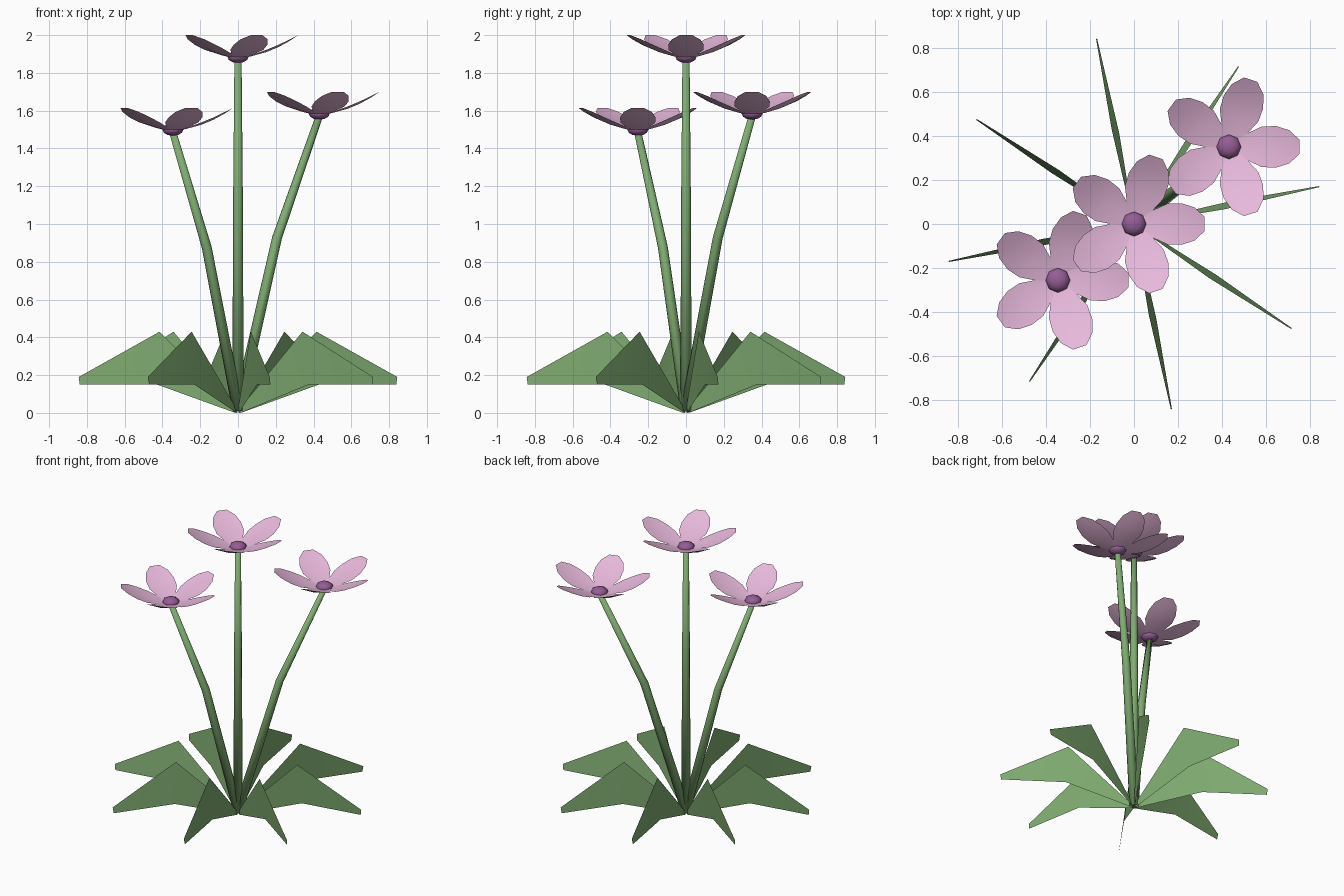
import bpy, bmesh
from math import pi, cos, sin
from mathutils import Vector, Matrix

if "Cube" in bpy.data.objects:
    bpy.data.objects.remove(bpy.data.objects["Cube"])


def material(name, color):
    m = bpy.data.materials.new(name)
    m.diffuse_color = (*color, 1)
    m.use_nodes = True
    m.node_tree.nodes["Principled BSDF"].inputs["Base Color"].default_value = m.diffuse_color
    return m


GREEN = material("leaf_green", (0.22, 0.42, 0.17))
STEM = material("stem_green", (0.22, 0.42, 0.17))
PINK = material("petal_pink", (0.80, 0.48, 0.71))
PURPLE = material("center_purple", (0.30, 0.11, 0.30))


def finish(name, bm, mat, smooth=True):
    me = bpy.data.meshes.new(name)
    bm.to_mesh(me)
    bm.free()
    me.materials.append(mat)
    for p in me.polygons:
        p.use_smooth = smooth
    ob = bpy.data.objects.new(name, me)
    bpy.context.collection.objects.link(ob)
    return ob


def loft(bm, rows, closed=False):
    """Bridge rows of points with quads."""
    rows = [[bm.verts.new(p) for p in r] for r in rows]
    n = len(rows[0])
    for a, b in zip(rows, rows[1:]):
        for i in range(n if closed else n - 1):
            j = (i + 1) % n
            bm.faces.new((a[i], a[j], b[j], b[i]))
    return rows


# Leaves: eight steep folded blades, slightly tilted (top edge leans clockwise)
leaf_rows = [
    [(0.015, 0.002, 0.0), (0.005, -0.002, 0.015)],
    [(0.44, 0.014, 0.15), (0.42, -0.016, 0.43)],
    [(0.855, 0.002, 0.15), (0.86, -0.003, 0.19)],
]
for k in range(8):
    rot = Matrix.Rotation(0.2 + k * pi / 4, 3, 'Z')
    bm = bmesh.new()
    loft(bm, [[rot @ Vector(p) for p in r] for r in leaf_rows])
    finish(f"leaf_{k + 1}", bm, GREEN)


def stem(name, top):
    base = Vector((0, 0, 0.015))
    mid = Vector((top.x * 0.48, top.y * 0.48, top.z * 0.59))
    bm = bmesh.new()
    rows = []
    for p, r, d in ((base, 0.03, mid - base), (mid, 0.026, top - base),
                    (top, 0.019, top - mid)):
        q = Vector((0, 0, 1)).rotation_difference(d)
        rows.append([p + q @ Vector((r * cos(i * pi / 4), r * sin(i * pi / 4), 0))
                     for i in range(8)])
    rings = loft(bm, rows, closed=True)
    bm.faces.new(rings[0][::-1])
    bm.faces.new(rings[-1])
    finish(name, bm, STEM)


# Petal profile: distance, half width, height, edge lift
PETAL = [(0.02, 0.02, -0.002, 0.0), (0.07, 0.055, 0.008, 0.006),
         (0.15, 0.092, 0.03, 0.012), (0.215, 0.094, 0.057, 0.012),
         (0.275, 0.075, 0.09, 0.008), (0.32, 0.032, 0.12, 0.0)]


def flower(name, x, y, z):
    c = Vector((x, y, z))
    stem(name + "_stem", c - Vector((0, 0, 0.01)))
    # Petals
    bm = bmesh.new()
    for k in range(5):
        rot = Matrix.Rotation(k * 2 * pi / 5, 3, 'Z')
        loft(bm, [[c + rot @ Vector((r, s * w, h + abs(s) * lift)) for s in (-1, 0, 1)]
                  for r, w, h, lift in PETAL])
    finish(name + "_petals", bm, PINK)
    # Centre bead
    bm = bmesh.new()
    bmesh.ops.create_uvsphere(bm, u_segments=8, v_segments=6, radius=1,
                              matrix=Matrix.Translation(c + Vector((0, 0, 0.005)))
                              @ Matrix.Diagonal((0.056, 0.056, 0.033, 1)))
    finish(name + "_center", bm, PURPLE)


flower("middle_flower", 0, 0, 1.88)
flower("right_flower", 0.43, 0.35, 1.58)
flower("left_flower", -0.345, -0.255, 1.495)
